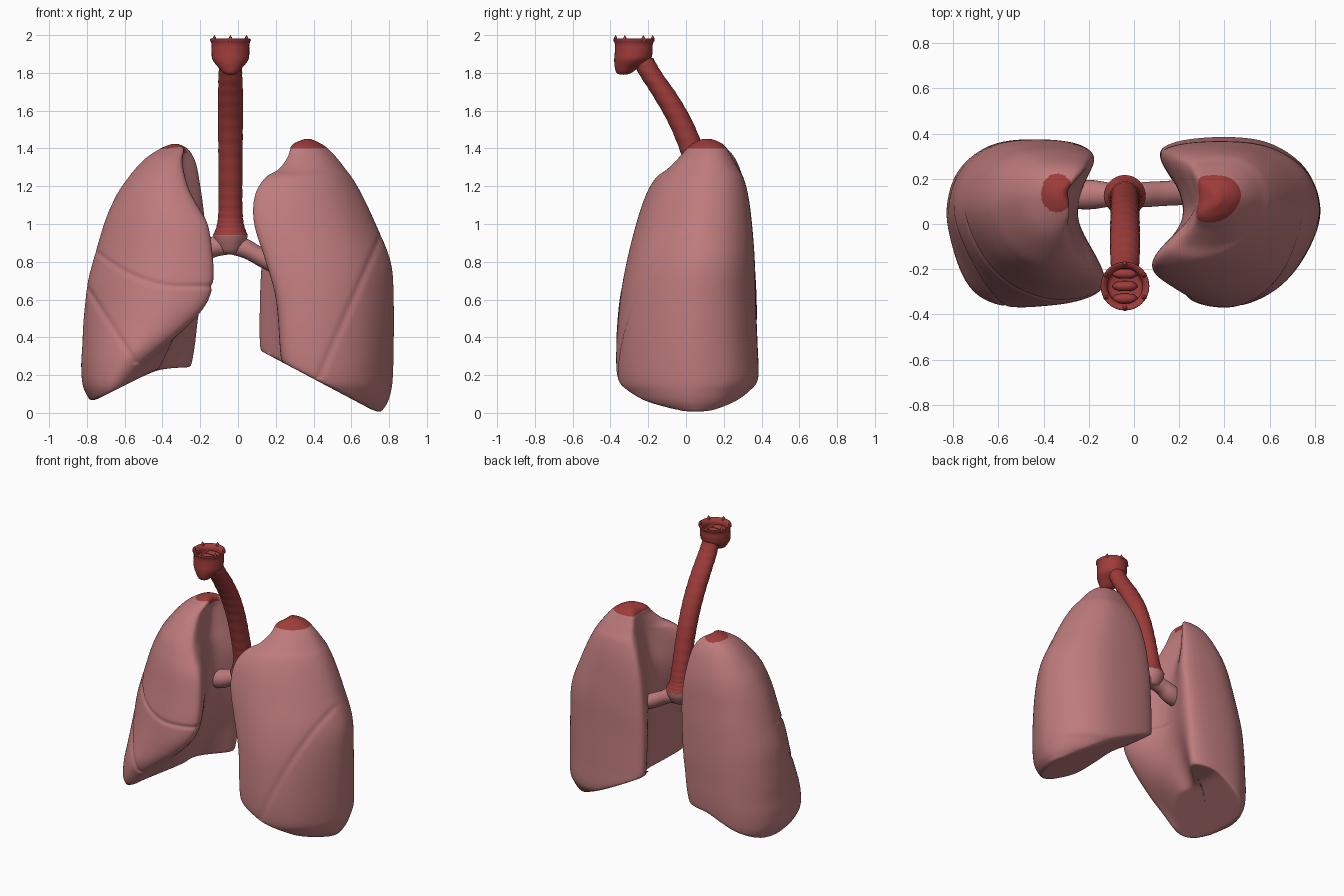
import bpy, bmesh, math

cube = bpy.data.objects.get("Cube")
if cube:
    bpy.data.objects.remove(cube)


def material(name, colour):
    m = bpy.data.materials.new(name)
    m.use_nodes = True
    m.diffuse_color = colour
    m.node_tree.nodes["Principled BSDF"].inputs["Base Color"].default_value = colour
    return m


PINK = material("tissue pink", (0.52, 0.2, 0.205, 1))
RED = material("airway red", (0.34, 0.045, 0.042, 1))


def spline(rows, t, closed=False):
    """Catmull-Rom through rows of any width; t counts rows."""
    i, n = math.floor(t), len(rows)
    u = t - i
    pick = (lambda j: rows[j % n]) if closed else (lambda j: rows[min(max(j, 0), n - 1)])
    return [b + u / 2 * (c - a + u * (2 * a - 5 * b + 4 * c - d + u * (3 * (b - c) + d - a)))
            for a, b, c, d in zip(pick(i - 1), pick(i), pick(i + 1), pick(i + 2))]


def skin(bm, rings):
    """Join rings of equal size into a closed surface."""
    loops = [[bm.verts.new(p) for p in ring] for ring in rings]
    n = len(loops[0])
    for a, b in zip(loops, loops[1:]):
        for i in range(n):
            j = (i + 1) % n
            bm.faces.new((a[i], a[j], b[j], b[i]))
    bm.faces.new(loops[0])
    bm.faces.new(loops[-1])


def finish(name, bm, mats):
    bmesh.ops.recalc_face_normals(bm, faces=bm.faces)
    mesh = bpy.data.meshes.new(name)
    bm.to_mesh(mesh)
    bm.free()
    for m in mats:
        mesh.materials.append(m)
    mesh.shade_smooth()
    ob = bpy.data.objects.new(name, mesh)
    bpy.context.collection.objects.link(ob)


def tube(name, rows, mat, axis="z", steps=8, ripple=0.0, sides=32):
    """Tube through rows of (x, y, z, radius), rings square to the axis."""
    rings = []
    for k in range((len(rows) - 1) * steps + 1):
        x, y, z, r = spline(rows, k / steps)
        r = max(r, 0.001) * (1 + ripple * math.sin(k * math.pi / 3))
        ring = []
        for i in range(sides):
            a = math.tau * i / sides
            c, s = r * math.cos(a), r * math.sin(a)
            ring.append((x + c, y + s, z) if axis == "z" else (x, y + c, z + s))
        rings.append(ring)
    bm = bmesh.new()
    skin(bm, rings)
    finish(name, bm, [mat])


def outline(row, sides=128):
    """Kidney-shaped section, hollow on the inner side."""
    z, lat, front_in, hollow, back_in, f, k = row
    wf, wb, d = lat - front_in, lat - back_in, k - f
    pts = [(lat, f + 0.6 * d), (lat - 0.09 * wb, f + 0.82 * d), (lat - 0.33 * wb, k - 0.03 * d),
           (back_in + 0.35 * wb, k), (back_in + 0.07 * wb, k - 0.03 * d), (back_in, k - 0.12 * d),
           (hollow, f + 0.64 * d), (hollow, f + 0.44 * d), (front_in, f + 0.14 * d),
           (front_in + 0.07 * wf, f + 0.035 * d), (front_in + 0.32 * wf, f),
           (lat - 0.42 * wf, f + 0.06 * d), (lat - 0.21 * wf, f + 0.19 * d),
           (lat - 0.05 * wf, f + 0.4 * d)]
    return [spline(pts, len(pts) * i / sides, True) + [z] for i in range(sides)]


def lung(name, side, rows, floor, fissures, cap):
    rings = []
    steps = 14
    for k in range((len(rows) - 1) * steps + 1):
        rings.append(outline(spline(rows, k / steps)))
    # underside: shrink the lowest ring to its middle
    base = rings[0]
    cx, cy = (sum(p[i] for p in base) / len(base) for i in (0, 1))
    for k in range(1, 20):
        s = 1 - k / 20
        rings.insert(0, [(cx + (p[0] - cx) * s, cy + (p[1] - cy) * s, p[2]) for p in base])
    rings = [[(x, y, max(z, floor(x))) for x, y, z in ring] for ring in rings]
    bm = bmesh.new()
    skin(bm, rings)
    bmesh.ops.remove_doubles(bm, verts=bm.verts, dist=0.004)
    for _ in range(14):
        bmesh.ops.smooth_vert(bm, verts=bm.verts, factor=0.5,
                              use_axis_x=True, use_axis_y=True, use_axis_z=True)
    # fissures: shallow grooves pressed in along the surface
    bmesh.ops.recalc_face_normals(bm, faces=bm.faces)
    bm.normal_update()
    moves = []
    for v in bm.verts:
        depth = sum(0.008 * math.exp(-(fis(*v.co) / 0.013) ** 2) for fis in fissures)
        moves.append(v.normal * depth)
    for v, m in zip(bm.verts, moves):
        v.co -= m
    for f in bm.faces:
        f.material_index = int(cap(*f.calc_center_median()))
    for v in bm.verts:
        v.co.x *= side
    finish(name, bm, [PINK, RED])


def oblique(x0, z0, slope):
    """Distance to a fissure climbing outward over the front, fading at the back."""
    def dist(x, y, z):
        if z < z0 + 0.01:
            return 1
        return abs(z - z0 - slope * (x - x0)) / math.hypot(1, slope) + 0.2 * max(y, 0)
    return dist


def horizontal(x, y, z):
    return abs(z - 0.67 - 0.9 * max(x - 0.3, 0) ** 2) + 0.2 * max(y, 0)


# Sections: height, outer x, inner front x, hollow x, inner back x, front y, back y
right_rows = [
    (0.06, .78, .63, .52, .30, -.25, .33), (0.14, .82, .59, .47, .28, -.32, .355),
    (0.25, .83, .50, .41, .25, -.355, .37), (0.35, .825, .39, .36, .23, -.37, .375),
    (0.47, .82, .255, .31, .215, -.365, .375), (0.58, .81, .165, .27, .2, -.355, .375),
    (0.7, .795, .13, .25, .19, -.335, .37), (0.85, .755, .135, .24, .18, -.3, .36),
    (1.0, .71, .16, .25, .175, -.265, .345), (1.1, .67, .215, .265, .185, -.225, .335),
    (1.2, .615, .265, .29, .2, -.17, .315), (1.33, .51, .295, .30, .225, -.06, .27),
    (1.40, .41, .285, .29, .265, .04, .215), (1.426, .345, .32, .32, .32, .11, .15)]
left_rows = [
    (0.0, .755, .25, .27, .17, -.17, .22), (0.05, .79, .24, .26, .15, -.28, .3),
    (0.11, .81, .235, .25, .13, -.335, .35), (0.18, .82, .235, .25, .125, -.365, .385),
    (0.35, .825, .22, .24, .115, -.37, .38), (0.6, .825, .20, .22, .115, -.35, .37),
    (0.8, .81, .145, .21, .125, -.315, .365), (1.0, .73, .085, .21, .15, -.265, .35),
    (1.15, .66, .09, .24, .19, -.215, .33), (1.245, .605, .145, .26, .23, -.16, .305),
    (1.29, .57, .215, .27, .25, -.10, .28), (1.36, .515, .265, .28, .27, -.03, .24),
    (1.42, .45, .285, .295, .295, .025, .2), (1.453, .38, .36, .36, .36, .09, .13)]

lung("right_lung", -1, right_rows, lambda x: 0.065 + min(0.5 * max(0.76 - x, 0), 0.19 - 0.05 * x),
     [oblique(.53, .25, 1.52), horizontal],
     lambda x, y, z: z > 1.375 and math.hypot((x - .34) / .072, (y - .137) / .085) < 1)
lung("left_lung", 1, left_rows, lambda x: 0.53 * max(0.74 - x, 0),
     [oblique(.42, .17, 2.27)], lambda x, y, z: z > 1.4)

# Windpipe and its two branches
CX = -0.04
tube("windpipe", [(CX, -.23, 1.88, .055), (CX, -.19, 1.8, .062), (CX, -.11, 1.68, .066),
                  (CX, -.03, 1.54, .066), (CX, .035, 1.38, .064), (CX, .085, 1.2, .063),
                  (CX, .115, 1.06, .064), (CX, .122, .99, .073), (CX, .125, .94, .092)],
     RED, steps=14, ripple=0.012)
tube("windpipe_fork", [(CX, .125, .942, .092), (CX, .13, .9, .08), (CX, .13, .85, .05),
                       (CX, .13, .84, .01)], PINK)
tube("left_bronchus", [(CX, .13, .885, .045), (.04, .13, .87, .055), (.13, .135, .82, .055),
                       (.24, .14, .77, .055), (.34, .14, .74, .05)], PINK, axis="x")
tube("right_bronchus", [(CX, .13, .885, .045), (-.12, .13, .88, .055), (-.2, .13, .85, .065),
                        (-.34, .13, .82, .06)], PINK, axis="x")

# Voice box: hollow cup with a front lobe
tube("voice_box", [(CX, -.332, 1.79, 0), (CX, -.33, 1.797, .035), (CX, -.312, 1.83, .065),
                   (CX, -.285, 1.87, .095), (CX, -.277, 1.91, .1), (CX, -.276, 1.95, .1),
                   (CX, -.275, 1.975, .108), (CX, -.275, 1.98, .1), (CX, -.275, 1.96, .08),
                   (CX, -.275, 1.91, .07), (CX, -.275, 1.9, 0)], RED)
for i in range(3):
    y = -.33 + i * .055
    tube(f"inner_fold_{i + 1}", [(CX - .055, y, 1.92, .005), (CX - .03, y, 1.925, .02),
                                 (CX + .03, y, 1.925, .02), (CX + .055, y, 1.92, .005)],
         RED, axis="x", sides=12)
for i in range(6):
    a = math.tau * (i + 0.5) / 6
    x, y = CX + .098 * math.cos(a), -.275 + .098 * math.sin(a)
    tube(f"rim_point_{i + 1}", [(x, y, 1.965, .012), (x, y, 1.985, .009), (x, y, 2.0, 0)],
         RED, steps=4, sides=10)
